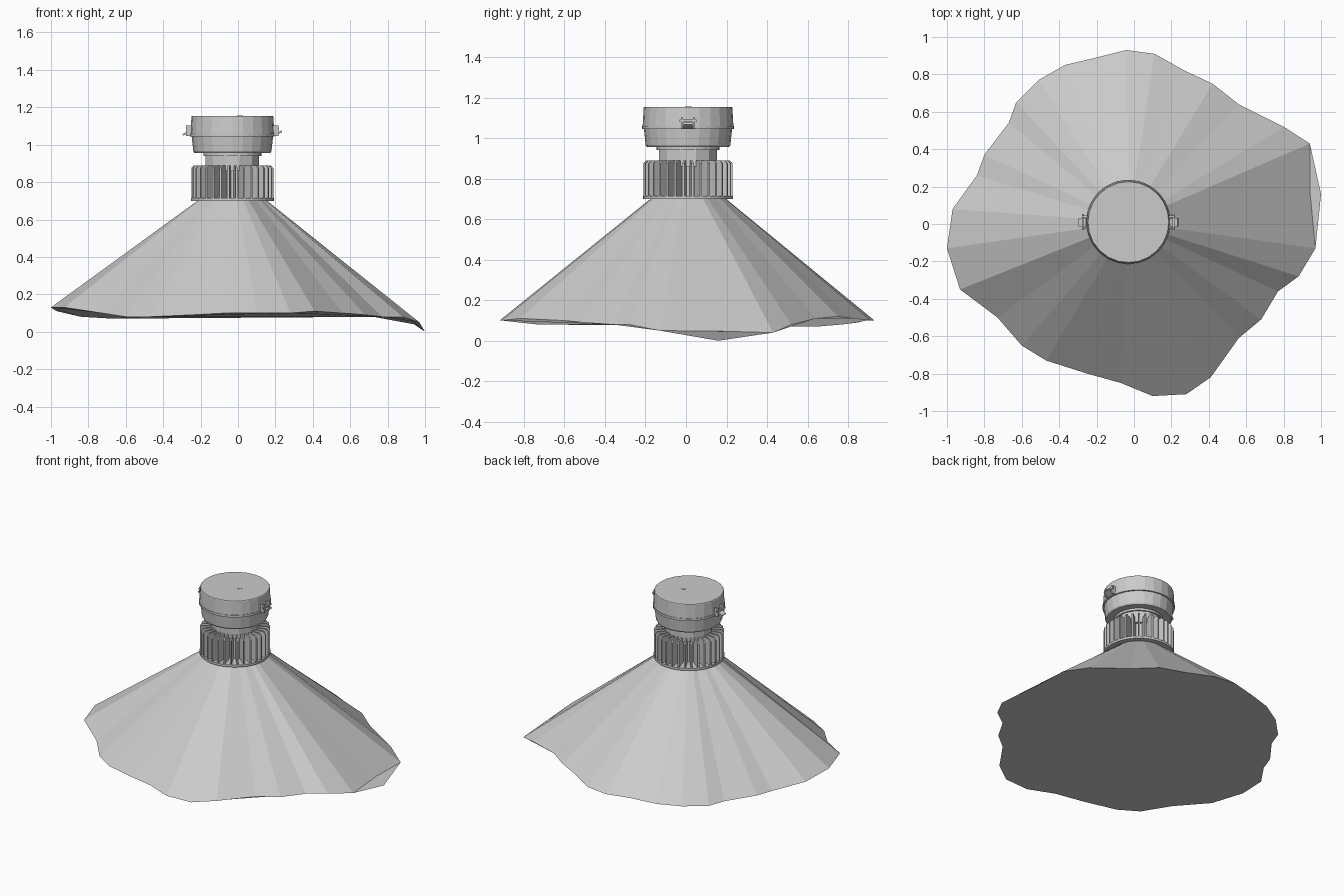
import bpy
import bmesh
import math
from mathutils import Matrix, Vector

default = bpy.data.objects.get("Cube")
if default:
    bpy.data.objects.remove(default)

AXIS = Vector((-0.03, 0.01, 0))


def make_object(name, bm):
    bmesh.ops.recalc_face_normals(bm, faces=bm.faces[:])
    mesh = bpy.data.meshes.new(name)
    bm.to_mesh(mesh)
    bm.free()
    obj = bpy.data.objects.new(name, mesh)
    bpy.context.collection.objects.link(obj)
    return obj


def bridge(bm, lower, upper):
    n = len(lower)
    for i in range(n):
        j = (i + 1) % n
        bm.faces.new((lower[i], lower[j], upper[j], upper[i]))


def lathe(name, profile, sides, center=AXIS, turn=0.0):
    """Closed solid of revolution from (radius, height) pairs, bottom to top."""
    bm = bmesh.new()
    rings = []
    for r, z in profile:
        angles = [turn + math.tau * i / sides for i in range(sides)]
        rings.append([bm.verts.new((center.x + r * math.cos(a), center.y + r * math.sin(a), z))
                      for a in angles])
    for lower, upper in zip(rings, rings[1:]):
        bridge(bm, lower, upper)
    bm.faces.new(rings[0][::-1])
    bm.faces.new(rings[-1])
    return make_object(name, bm)


def add_box(bm, size, place):
    bmesh.ops.create_cube(bm, size=1, matrix=place @ Matrix.Diagonal((*size, 1)))


# Flared shade: irregular rim drawn up to a round neck, closed underneath
rim = [
    (-.04, .93, .10), (-.20, .89, .10), (-.37, .85, .09), (-.51, .77, .08),
    (-.63, .65, .07), (-.67, .54, .07), (-.80, .37, .08), (-.84, .26, .08),
    (-.97, .08, .11), (-1, -.13, .13), (-.93, -.35, .13), (-.73, -.50, .10),
    (-.60, -.65, .08), (-.47, -.73, .08), (-.25, -.80, .09), (-.07, -.85, .10),
    (.10, -.92, .10), (.28, -.91, .10), (.41, -.82, .11), (.56, -.61, .10),
    (.68, -.51, .09), (.77, -.36, .08), (.88, -.28, .08), (.97, -.13, .05),
    (1, .16, 0), (.94, .43, .04), (.80, .52, .08), (.56, .64, .11),
    (.42, .75, .12), (.27, .82, .11), (.11, .91, .10),
]
bm = bmesh.new()
lower, upper = [], []
for point in rim:
    outward = Vector(point) - AXIS
    outward.z = 0
    neck = AXIS + outward.normalized() * 0.175
    lower.append(bm.verts.new(point))
    upper.append(bm.verts.new((neck.x, neck.y, 0.71)))
bridge(bm, lower, upper)
bm.faces.new(lower[::-1])
bm.faces.new(upper)
make_object("shade", bm)

# Heat sink: base plate, core and radial fins with clipped corners
lathe("heat_sink_base", [(.222, .70), (.222, .715)], 48)
lathe("heat_sink_core", [(.125, .71), (.125, .88)], 24)

FINS = 32
outline = [(.11, .712), (.22, .712), (.22, .875), (.205, .89), (.11, .89)]
bm = bmesh.new()
for i in range(FINS):
    turn = Matrix.Translation(AXIS) @ Matrix.Rotation(math.tau * (i + .5) / FINS, 4, 'Z')
    sides = [[bm.verts.new(turn @ Vector((r, t, z))) for r, z in outline]
             for t in (-.005, .005)]
    bridge(bm, *sides)
    bm.faces.new(sides[0][::-1])
    bm.faces.new(sides[1])
make_object("heat_sink_fins", bm)

# Neck and its collar
lathe("neck", [(.148, .86), (.148, .945)], 12, turn=math.pi / 12)
lathe("neck_collar", [(.155, .94), (.155, .96)], 24)

# Housing: tapered tub, seam and lid
lathe("housing_tub", [(.203, .955), (.209, .965), (.218, 1.048)], 24)
lathe("housing_seam", [(.226, 1.045), (.226, 1.06)], 48)
lathe("housing_lid", [(.224, 1.058), (.219, 1.15), (.216, 1.154)], 24)
lathe("lid_plug", [(.016, 1.15), (.016, 1.156)], 16, center=AXIS + Vector((.04, 0, 0)))

# Latches: two posts, a cross pin and a tilted lever on each side
for name, side in (("left_latch", 1), ("right_latch", -1)):
    bm = bmesh.new()
    face = Matrix.Translation(AXIS) @ Matrix.Rotation(0 if side > 0 else math.pi, 4, 'Z')
    for y in (-.03, .03):
        add_box(bm, (.03, .01, .055), face @ Matrix.Translation((.232, y, 1.075)))
    add_box(bm, (.012, .085, .012), face @ Matrix.Translation((.243, 0, 1.085)))
    lever = Matrix.Translation((.245, 0, 1.062)) @ Matrix.Rotation(math.radians(-25 * side), 4, 'Y')
    add_box(bm, (.045, .045, .01), face @ lever)
    make_object(name, bm)
